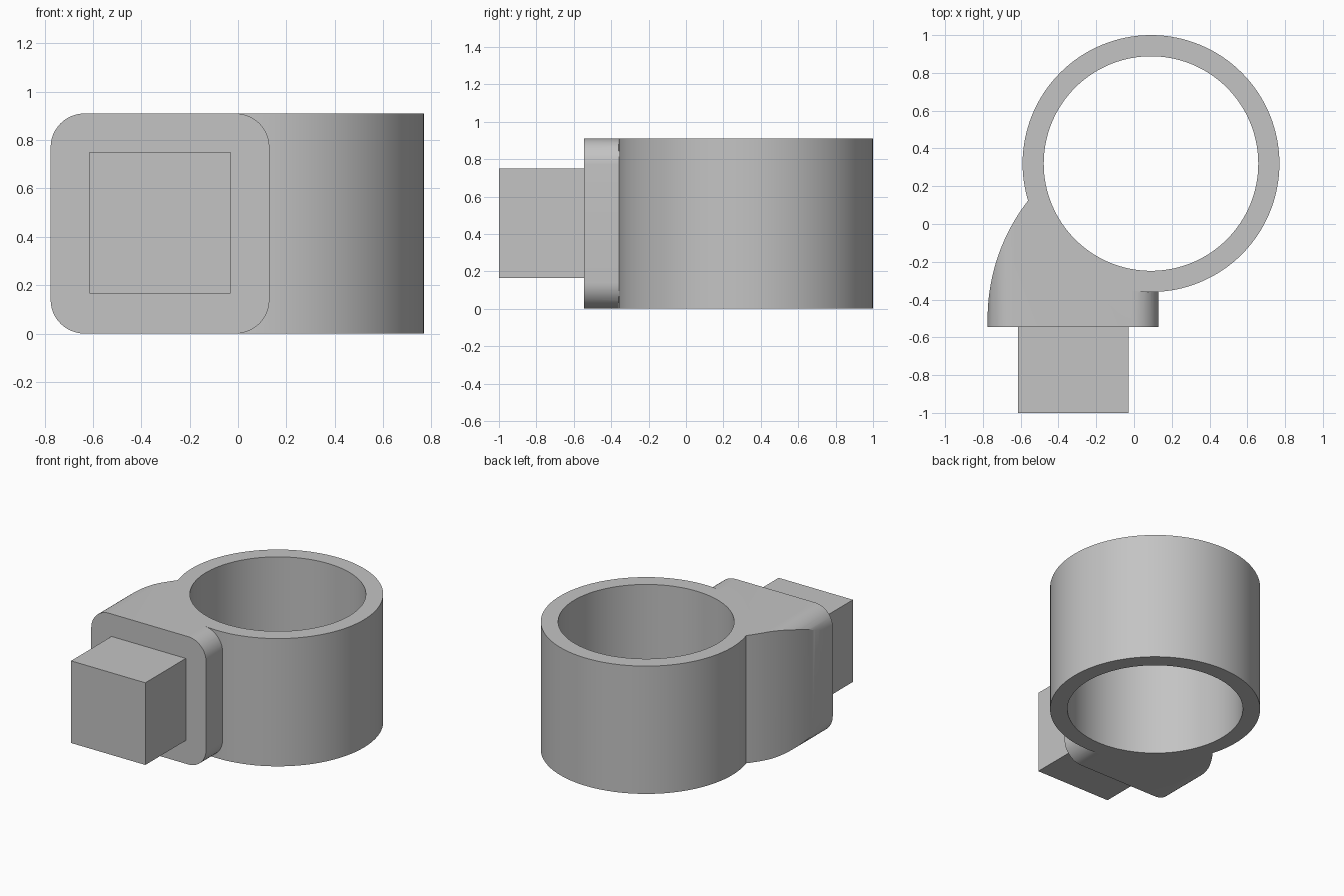
import bpy
import bmesh
from math import sin, cos, pi, radians, sqrt
from mathutils import Vector

cube = bpy.data.objects.get("Cube")
if cube:
    bpy.data.objects.remove(cube, do_unlink=True)

HEIGHT = 0.91
RING = Vector((0.09, 0.32, 0))
OUTER, INNER = 0.68, 0.568
LEFT, RIGHT, FACE = -0.775, 0.13, -0.545

grey = bpy.data.materials.new("plain_grey")
grey.use_nodes = True
colour = (0.55, 0.55, 0.55, 1)
grey.diffuse_color = colour
grey.node_tree.nodes["Principled BSDF"].inputs["Base Color"].default_value = colour


def prism(name, points, depth):
    """Extrude a closed outline of 3D points along the depth vector."""
    bm = bmesh.new()
    face = bm.faces.new([bm.verts.new(p) for p in points])
    out = bmesh.ops.extrude_face_region(bm, geom=[face])
    moved = [v for v in out["geom"] if isinstance(v, bmesh.types.BMVert)]
    bmesh.ops.translate(bm, verts=moved, vec=depth)
    bmesh.ops.recalc_face_normals(bm, faces=bm.faces)
    mesh = bpy.data.meshes.new(name)
    bm.to_mesh(mesh)
    bm.free()
    mesh.materials.append(grey)
    obj = bpy.data.objects.new(name, mesh)
    bpy.context.collection.objects.link(obj)
    return obj


def circle(radius, z, n=128):
    return [RING + Vector((radius * cos(2 * pi * i / n), radius * sin(2 * pi * i / n), z))
            for i in range(n)]


def combine(target, tool, operation):
    """Apply a boolean and remove the helper."""
    mod = target.modifiers.new(operation.lower(), "BOOLEAN")
    mod.operation, mod.solver, mod.object = operation, "EXACT", tool
    bpy.context.view_layer.objects.active = target
    bpy.ops.object.modifier_apply(modifier=mod.name)
    bpy.data.objects.remove(tool, do_unlink=True)


# Mounting block: rounded rectangle running back into the ring
r, steps = 0.14, 12
corners = [(RIGHT - r, HEIGHT - r), (LEFT + r, HEIGHT - r), (LEFT + r, r), (RIGHT - r, r)]
outline = []
for k, (cx, cz) in enumerate(corners):
    for i in range(steps + 1):
        a = pi / 2 * (k + i / steps)
        outline.append((cx + r * cos(a), FACE, cz + r * sin(a)))
body = prism("ring_bracket", outline, (0, 1, 0))

# Plan outline: the left flank sweeps in along an arc towards the ring
sweep, start = 1.016, -0.5
plan = [(RIGHT + 0.1, FACE - 0.1, -0.1), (RIGHT + 0.1, -0.355, -0.1), (0.09, -0.355, -0.1),
        (0.09, 0.16, -0.1)]
for i in range(25):
    y = 0.16 + (start - 0.16) * i / 24
    plan.append((LEFT + sweep - sqrt(sweep ** 2 - (y - start) ** 2), y, -0.1))
plan.append((LEFT, FACE - 0.1, -0.1))
combine(body, prism("plan_cutter", plan, (0, 0, HEIGHT + 0.2)), "INTERSECT")

# Ring and its bore
combine(body, prism("ring_wall", circle(OUTER, 0), (0, 0, HEIGHT)), "UNION")
combine(body, prism("bore_cutter", circle(INNER, -0.1), (0, 0, HEIGHT + 0.2)), "DIFFERENCE")

bpy.ops.object.select_all(action="DESELECT")
body.select_set(True)
bpy.context.view_layer.objects.active = body
bpy.ops.object.shade_smooth_by_angle(angle=radians(25))

# Square peg on the front
peg = [(-0.615, -1, 0.165), (-0.03, -1, 0.165), (-0.03, -1, 0.75), (-0.615, -1, 0.75)]
prism("square_peg", peg, (0, 1 + FACE + 0.02, 0))
